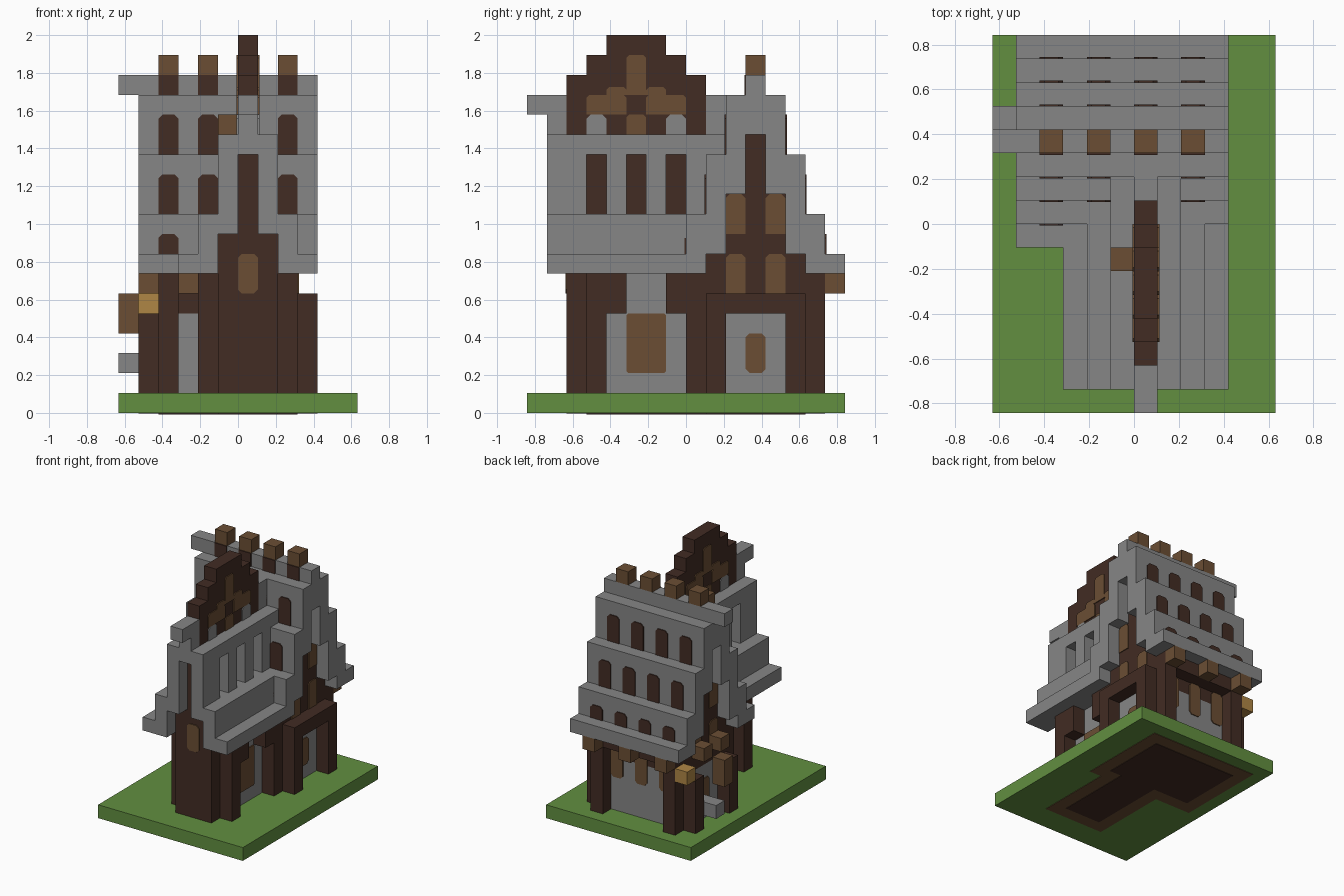
import bpy
import bmesh

UNIT = 2 / 19            # size of one block
THIN = 0.07              # thickness of painted plates, in blocks

cube = bpy.data.objects.get("Cube")
if cube:
    bpy.data.objects.remove(cube, do_unlink=True)


def material(name, *rgb):
    mat = bpy.data.materials.new(name)
    mat.use_nodes = True
    colour = (*rgb, 1)
    mat.diffuse_color = colour
    shader = mat.node_tree.nodes["Principled BSDF"]
    shader.inputs["Base Color"].default_value = colour
    shader.inputs["Roughness"].default_value = 0.9
    return mat


grey = material("stone grey", .24, .24, .24)
dark = material("dark timber", .054, .025, .017)
wood = material("light timber", .147, .076, .034)
gold = material("lantern gold", .43, .24, .06)
green = material("grass green", .122, .275, .051)


def finish(name, mat, bm):
    bmesh.ops.recalc_face_normals(bm, faces=bm.faces)
    mesh = bpy.data.meshes.new(name)
    bm.to_mesh(mesh)
    bm.free()
    mesh.materials.append(mat)
    obj = bpy.data.objects.new(name, mesh)
    obj.scale = (UNIT,) * 3
    bpy.context.scene.collection.objects.link(obj)


def boxes(name, mat, spans):
    """One object from boxes given as (x range, y range, z range) in blocks."""
    bm = bmesh.new()
    for span in spans:
        verts = bmesh.ops.create_cube(bm, size=1)["verts"]
        for v in verts:
            for i, (a, b) in enumerate(span):
                v.co[i] = b if v.co[i] > 0 else a
    finish(name, mat, bm)


def plates(name, mat, axis, spots, cut=0.2, cut_low=0):
    """Thin panels with clipped corners; spot = (plane, side, u range, z range)."""
    bm = bmesh.new()
    for plane, side, (a, b), (lo, hi) in spots:
        outline = [(a + cut_low, lo), (b - cut_low, lo), (b, lo + cut_low), (b, hi - cut),
                   (b - cut, hi), (a + cut, hi), (a, hi - cut), (a, lo + cut_low)]
        outline = list(dict.fromkeys(outline))
        rings = []
        for depth in (plane - side * THIN / 4, plane + side * THIN):
            rings.append([bm.verts.new((depth, u, z) if axis == "x" else (u, depth, z))
                          for u, z in outline])
        for ring in rings:
            bm.faces.new(ring)
        for i in range(len(outline)):
            j = i - 1
            bm.faces.new((rings[0][j], rings[0][i], rings[1][i], rings[1][j]))
    finish(name, mat, bm)


def cell(a):
    return (a, a + 1)


def flip(r, total):
    return (total - r[1], total - r[0])


def both(spans, axis, total):
    """Spans plus their mirror images across total / 2."""
    out = list(spans)
    for s in spans:
        m = list(s)
        m[axis] = flip(s[axis], total)
        out.append(tuple(m))
    return out


WING, HALL, DEPTH = 1, -1, 7     # mirror sums: wing in x, hall in x, hall in y

# Ground and the floor showing underneath
boxes("grass_base", green, [((-6, 6), (-8, 8), (0, 1))])
boxes("floor_border", wood, [((-5, 4), (0, 7), (-THIN / 2, .5)), ((-2, 3), (-6, 0), (-THIN / 2, .5))])
boxes("floor_inside", dark, [((-4, 3), (1, 6), (-THIN, .5)), ((-1, 2), (-5, 1), (-THIN, .5))])

# Hall: body, posts and beams
boxes("hall_wall", grey, [((-4, 3), (1, 6), (1, 5))])
boxes("hall_upper_wall", dark, [((-4, 3), (1, 6), (5, 7))])
boxes("hall_corner_posts", dark,
      both(both([(cell(2), cell(6), (1, 7))], 0, HALL), 1, DEPTH))
boxes("hall_left_posts", dark, both([(cell(3), cell(5), (1, 5))], 1, DEPTH))
boxes("hall_left_beam", dark, [(cell(3), (1, 6), (5, 6))])
boxes("hall_right_posts", dark, both([(cell(-5), cell(5), (1, 5))], 1, DEPTH))
boxes("hall_lintels", dark, both([((-4, 3), cell(6), (6, 7))], 1, DEPTH))

# Hall: stepped roof with raised verges and a timber gable core
tops = (17, 16, 13, 10, 8)
verges = (14, 11, 8, 7, 7)
rows, core = [], []
for d, (top, low) in enumerate(zip(tops, verges)):
    for y in {3 + d, 3 - d}:
        rows.append(((-5, 4), cell(y), (low, top)))
        if d < 3:
            core.append(((-4, 3), cell(y), (7, low)))
boxes("hall_roof", grey, [r for r in rows])
boxes("hall_gable_core", dark, core)
boxes("ridge_end", grey, [((-6, -5), cell(3), (16, 17))])

columns = (-4, -2, 0, 2)
boxes("ridge_finials", wood, [(cell(x), cell(3), (17, 18)) for x in columns])
plates("finial_bases", dark, "y", [(3, -1, cell(x), (16, 17)) for x in columns], 0)
spots = []
for step, heights in enumerate(((8, 9), (10, 12), (13, 15))):
    for x in columns:
        spots += [(step, -1, cell(x), heights), (DEPTH - step, 1, cell(x), heights)]
plates("roof_windows", dark, "y", spots)

# Hall: gable, side and back windows
spots, doors = [], []
for plane, side in ((3, 1), (-4, -1)):
    for y in (2, 4):
        spots += [(plane, side, cell(y), z) for z in ((6, 8), (9, 11))]
    doors.append((plane, side, cell(3), (2, 4)))
plates("gable_windows", wood, "x", spots)
plates("side_doors", wood, "x", doors, cut_low=0.2)
plates("back_windows", wood, "y", [(6, 1, cell(x), (3.5, 6)) for x in (-3, -1, 1)], cut_low=0.2)

# Brackets, chimney box and lantern
boxes("back_brackets", wood, [(cell(x), cell(7), (6, 7)) for x in (-4, -1, 2)])
boxes("front_bracket", wood, [(cell(-3), cell(-1), (6, 7))])
boxes("side_brackets", wood, [(cell(-5), cell(y), (6, 7)) for y in (2, 4)])
boxes("hanging_box", wood, [(cell(-6), cell(3), (4, 6))])
boxes("step_stone", grey, [((-6, -4), cell(4), (2, 3))])
boxes("lantern", gold, [(cell(-5), cell(6), (5, 6))])

# Wing: body, front wall and posts
boxes("wing_wall", grey, [((-1, 2), (-5, 1), (1, 7))])
boxes("wing_front", dark, [((-1, 2), (-6, -5), (1, 9)), ((-2, 3), cell(-5), (6, 7))])
boxes("wing_posts", dark, both(
    [(cell(2), cell(-5), (1, 7)), (cell(2), cell(0), (1, 7))]
    + [(cell(2), cell(y), (5, 7)) for y in (-4, -1)], 0, WING))
plates("wing_side_windows", wood, "x",
       [(2, 1, (-3, -1), (2, 5)), (-1, -1, (-3, -1), (2, 5))], .1, .1)
plates("wing_front_window", wood, "y", [(-6, -1, cell(0), (6, 8))], cut_low=0.2)

# Wing: stepped roof, with open slots in the upper walls
slots = (-5, -3, -1)
steps = [(cell(3), (-7, 0), (7, 8)), (cell(2), (-7, 0), (7, 10)),
         (cell(1), (-7, 1), (9, 10)), (cell(1), (-7, 2), (13, 14))]
piers = [(-7, -5), (-4, -3), (-2, -1), (0, 2)]
steps += [(cell(1), pier, (10, 13)) for pier in piers]
boxes("wing_roof", grey, both(steps, 0, WING))
boxes("wing_ridge", grey, [(cell(0), (-7, -6), (13, 16)), (cell(0), (-8, -7), (15, 16)),
                           (cell(0), (1, 2), (13, 16))])
boxes("roof_block", wood, [(cell(-1), cell(-2), (14, 15))])

# Tall timber crest along the wing ridge
crest = [(cell(0), (-6, 1), (7, 17)), (cell(0), (-5, 0), (17, 18)), (cell(0), (-4, -1), (18, 19))]
boxes("crest", dark, crest)
arms, arches = [], []
for plane, side in ((1, 1), (0, -1)):
    arms += [(plane, side, cell(-3), z) for z in ((14, 15), (16, 18))]
    arms += [(plane, side, u, (15, 16)) for u in ((-5, -3), (-2, 0))]
    arms += [(plane, side, u, (16, 16.4)) for u in ((-4, -3), (-2, -1))]
    arches += [(plane, side, cell(y), (14, 15)) for y in (-5, -1)]
plates("crest_cross", wood, "x", arms, .15)
plates("crest_arches", grey, "x", arches)
